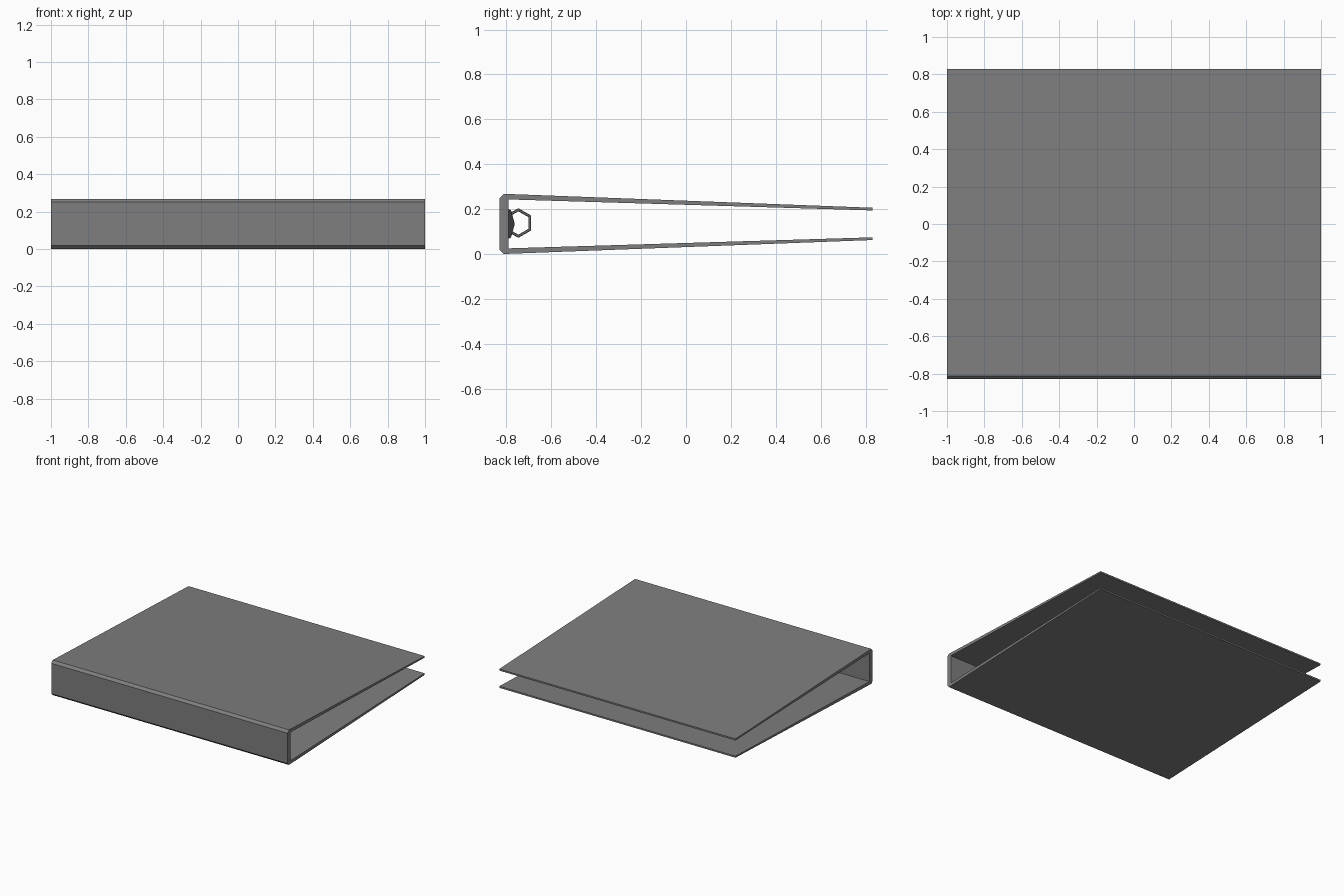
import bpy, bmesh, math

cube = bpy.data.objects.get("Cube")
if cube:
    bpy.data.objects.remove(cube, do_unlink=True)


def make_material(name, value):
    mat = bpy.data.materials.new(name)
    mat.use_nodes = True
    color = (value, value, value, 1)
    mat.diffuse_color = color
    mat.node_tree.nodes["Principled BSDF"].inputs["Base Color"].default_value = color
    return mat


grey = make_material("board grey", 0.21)
dark = make_material("clip dark grey", 0.04)
MID = 0.134


def extrude_x(name, profile, half, mat):
    """Extrude a closed (y, z) outline from -half to +half along x."""
    bm = bmesh.new()
    face = bm.faces.new([bm.verts.new((-half, y, z)) for y, z in profile])
    out = bmesh.ops.extrude_face_region(bm, geom=[face])
    moved = [v for v in out["geom"] if isinstance(v, bmesh.types.BMVert)]
    bmesh.ops.translate(bm, verts=moved, vec=(2 * half, 0, 0))
    bmesh.ops.recalc_face_normals(bm, faces=bm.faces)
    return finish(name, bm, mat)


def finish(name, bm, mat):
    mesh = bpy.data.meshes.new(name)
    bm.to_mesh(mesh)
    bm.free()
    mesh.materials.append(mat)
    obj = bpy.data.objects.new(name, mesh)
    bpy.context.collection.objects.link(obj)
    return obj


# Spine and both tapered covers as one folded board
upper = [(-0.83, 0.25), (-0.812, 0.268), (0.83, 0.206), (0.83, 0.194), (-0.792, 0.243)]
lower = [(y, 2 * MID - z) for y, z in reversed(upper)]
extrude_x("binder_cover", upper + lower, 1.0, grey)

# Metal clip rail along the inside of the spine
rail = [(-0.792, 0.2), (-0.78, 0.195), (-0.763, MID), (-0.78, 0.073), (-0.792, 0.068)]
extrude_x("clip_rail", rail, 0.78, dark)

# Six-sided rings
for label, x in (("left", 0.7), ("middle", 0.0), ("right", -0.7)):
    bpy.ops.mesh.primitive_torus_add(
        major_segments=6, minor_segments=6, major_radius=0.059, minor_radius=0.007,
        location=(x, -0.747, MID + 0.004), rotation=(0, math.pi / 2, 0))
    ring = bpy.context.object
    ring.name = label + "_ring"
    ring.data.materials.append(grey)
